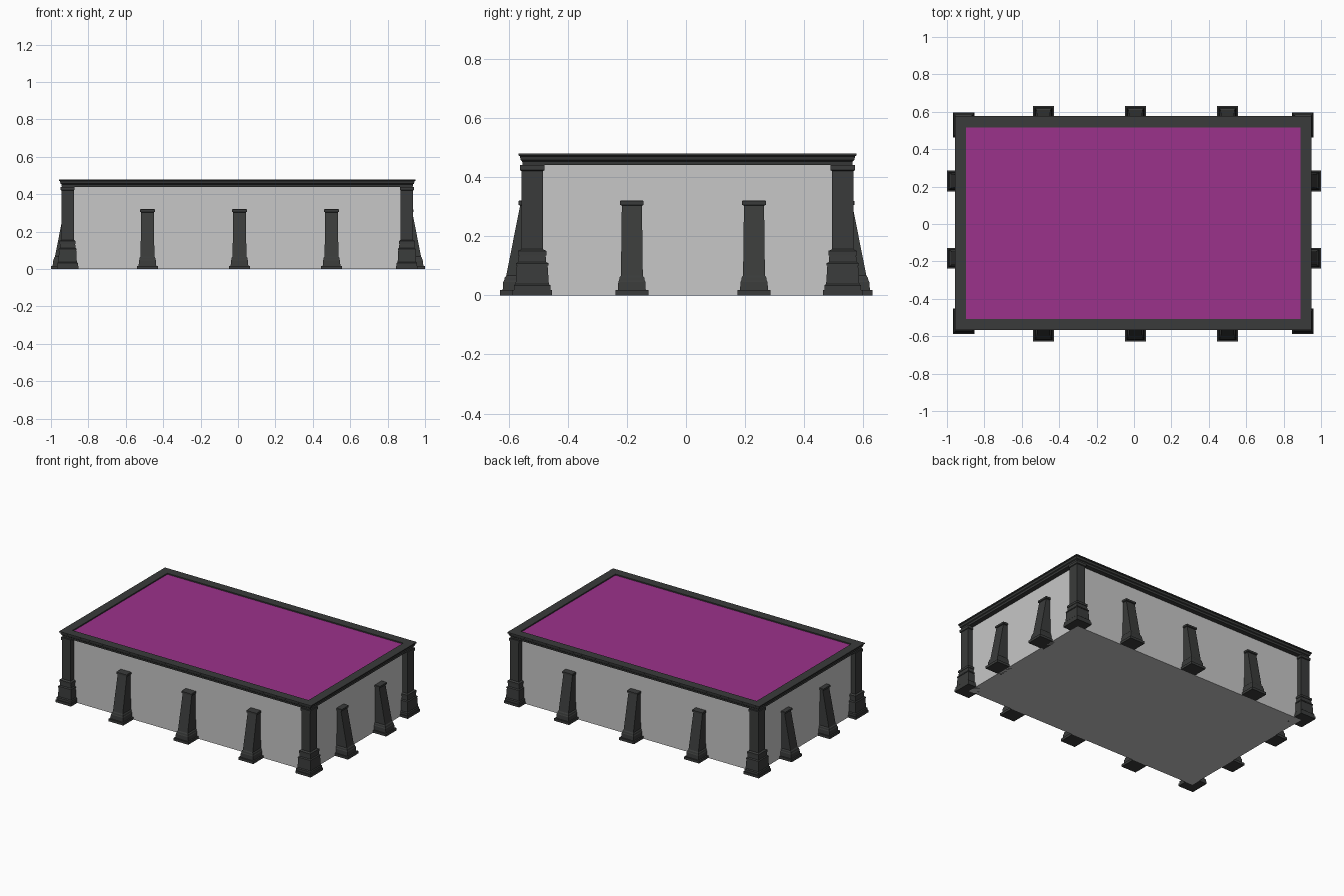
import bpy
import bmesh
import math

default_cube = bpy.data.objects.get("Cube")
if default_cube:
    bpy.data.objects.remove(default_cube, do_unlink=True)

CENTRE_X, CENTRE_Y = -0.004, 0.005


def make_material(name, rgb):
    mat = bpy.data.materials.new(name)
    mat.use_nodes = True
    colour = (*rgb, 1)
    mat.diffuse_color = colour
    mat.node_tree.nodes["Principled BSDF"].inputs["Base Color"].default_value = colour
    return mat


stone = make_material("dark stone", (0.042, 0.044, 0.043))
plaster = make_material("grey plaster", (0.57, 0.57, 0.57))
purple = make_material("purple roof", (0.33, 0.032, 0.26))


def loft(name, sections, materials, location=(0, 0, 0), turn=0, ring=False):
    """Join stacked rectangles (z, x0, x1, y0, y1); a ring closes on itself."""
    bm = bmesh.new()
    loops = [[bm.verts.new((x, y, z)) for x, y in
              ((x0, y0), (x1, y0), (x1, y1), (x0, y1))]
             for z, x0, x1, y0, y1 in sections]
    pairs = list(zip(loops, loops[1:]))
    if ring:
        pairs.append((loops[-1], loops[0]))
    else:
        bm.faces.new(loops[0][::-1])
        bm.faces.new(loops[-1])
    for low, high in pairs:
        for i in range(4):
            j = (i + 1) % 4
            bm.faces.new((low[i], low[j], high[j], high[i]))
    bmesh.ops.recalc_face_normals(bm, faces=bm.faces)
    mesh = bpy.data.meshes.new(name)
    bm.to_mesh(mesh)
    bm.free()
    for mat in materials:
        mesh.materials.append(mat)
    obj = bpy.data.objects.new(name, mesh)
    obj.location = location
    obj.rotation_euler.z = turn
    bpy.context.collection.objects.link(obj)
    return obj


def centred(z, hx, hy):
    return (z, -hx, hx, -hy, hy)


# Main block: plaster walls and underside, purple on the top face
block = loft("walls_and_roof", [centred(0, 0.905, 0.525), centred(0.472, 0.905, 0.525)],
             [plaster, purple], (CENTRE_X, CENTRE_Y, 0))
for face in block.data.polygons:
    if face.normal.z > 0.9:
        face.material_index = 1

# Moulded cornice framing the roof: (height, inset from outer edge)
cornice = [(0.44, 0.06), (0.44, 0.015), (0.453, 0.013), (0.457, 0.008),
           (0.47, 0.005), (0.473, 0), (0.48, 0), (0.48, 0.06)]
loft("cornice", [centred(z, 0.953 - t, 0.572 - t) for z, t in cornice],
     [stone], (CENTRE_X, CENTRE_Y, 0), ring=True)

# Corner columns: (height, flare from shaft 0 to base slab 1)
column = [(0, 1), (0.017, 1), (0.017, 0.85), (0.033, 0.85), (0.038, 0.65),
          (0.1, 0.52), (0.1, 0.62), (0.108, 0.6), (0.113, 0.35), (0.135, 0.3),
          (0.135, 0.4), (0.15, 0.4), (0.156, 0), (0.42, 0), (0.423, 0.18), (0.44, 0.18)]
for side, sx in (("left", 1), ("right", -1)):
    for end, sy in (("front", -1), ("back", 1)):
        loft(f"{end}_{side}_column",
             [centred(z, 0.033 + 0.025 * k, 0.036 + 0.031 * k) for z, k in column],
             [stone], (CENTRE_X + sx * 0.907, CENTRE_Y + sy * 0.525, 0))

# Sloping buttresses: (height, half width, reach out of the wall)
buttress = [(0, 0.056, 0.103), (0.017, 0.056, 0.103), (0.017, 0.047, 0.094),
            (0.045, 0.046, 0.092), (0.05, 0.043, 0.089), (0.06, 0.042, 0.087),
            (0.066, 0.037, 0.082), (0.303, 0.034, 0.035), (0.306, 0.04, 0.041),
            (0.318, 0.04, 0.041), (0.32, 0.038, 0.038)]
sections = [(z, -w, w, -0.02, reach) for z, w, reach in buttress]


def add_buttress(name, x, y, turn):
    loft(name, sections, [stone], (x, y, 0), turn)


for i, x in enumerate((-0.484, 0.008, 0.5)):
    add_buttress(f"back_buttress_{i + 1}", x, 0.528, 0)
    add_buttress(f"front_buttress_{i + 1}", x, -0.526, math.pi)
for i, y in enumerate((-0.183, 0.23)):
    add_buttress(f"left_buttress_{i + 1}", 0.897, y, -math.pi / 2)
    add_buttress(f"right_buttress_{i + 1}", -0.897, y, math.pi / 2)
